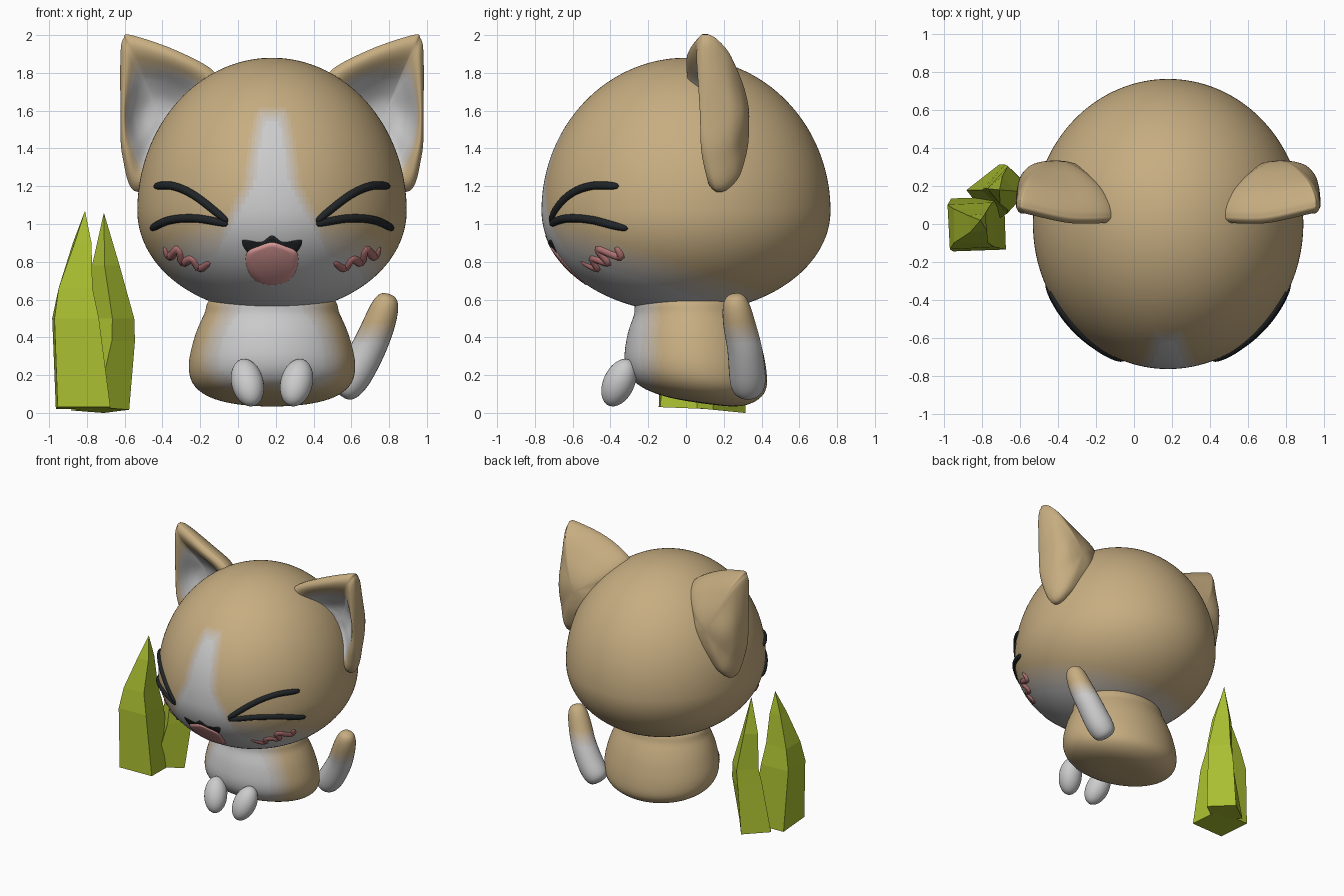
import bpy, bmesh
from math import sin, cos, pi, sqrt, radians
from mathutils import Vector

if "Cube" in bpy.data.objects:
    bpy.data.objects.remove(bpy.data.objects["Cube"])

CX = 0.18  # the animal's mirror plane


def clamp(v):
    return max(0.0, min(1.0, v))


def material(name, rgb):
    m = bpy.data.materials.new(name)
    m.diffuse_color = (*rgb, 1)
    m.use_nodes = True
    m.node_tree.nodes["Principled BSDF"].inputs["Base Color"].default_value = m.diffuse_color
    return m


# Materials: fur fades from tan to white in small steps
TAN, WHITE = Vector((0.57, 0.42, 0.22)), Vector((0.58, 0.58, 0.59))
FUR = [material(f"fur_{k}", TAN.lerp(WHITE, k / 12)) for k in range(13)]
DARK = [material("dark_line", (0.015, 0.018, 0.02))]
PINK = [material("mouth_pink", (0.72, 0.33, 0.32))]
BLUSH = [material("blush_red", (0.45, 0.17, 0.17))]
GREEN = [material("leaf_green", (0.40, 0.52, 0.03))]


def smooth(pts, n, closed=False):
    """Catmull-Rom samples through points of any dimension."""
    pts = [Vector(p) for p in pts]
    c, out = len(pts), []
    get = (lambda i: pts[i % c]) if closed else (lambda i: pts[max(0, min(c - 1, i))])
    for i in range(c if closed else c - 1):
        a, b, d, e = get(i - 1), get(i), get(i + 1), get(i + 2)
        for k in range(n):
            t = k / n
            out.append(0.5 * (2 * b + (d - a) * t + (2 * a - 5 * b + 4 * d - e) * t**2
                              + (3 * b - a - 3 * d + e) * t**3))
    if not closed:
        out.append(pts[-1])
    return out


def loft(name, rings, mats, paint=None, flat=False):
    """Skin closed rings; paint(centre, ring_index) gives the fade 0..1."""
    bm = bmesh.new()
    vs = [[bm.verts.new(p) for p in r] for r in rings]
    n = len(rings[0])
    for j in range(len(rings) - 1):
        for i in range(n):
            k = (i + 1) % n
            f = bm.faces.new((vs[j][i], vs[j][k], vs[j + 1][k], vs[j + 1][i]))
            f.smooth = not flat
            if paint:
                f.material_index = round(clamp(paint(f.calc_center_median(), j)) * (len(mats) - 1))
    bmesh.ops.remove_doubles(bm, verts=bm.verts, dist=1e-5)
    bmesh.ops.recalc_face_normals(bm, faces=bm.faces)
    me = bpy.data.meshes.new(name)
    bm.to_mesh(me)
    bm.free()
    for m in mats:
        me.materials.append(m)
    ob = bpy.data.objects.new(name, me)
    bpy.context.collection.objects.link(ob)
    return ob


def tube(name, path, radius, mats, paint=None, sides=12):
    """Tube along a path with radius(t), closing at both ends."""
    rings, last = [], len(path) - 1
    for j, p in enumerate(path):
        t = (path[min(j + 1, last)] - path[max(j - 1, 0)]).normalized()
        u = t.cross(Vector((0, 1, 0))).normalized()
        v = t.cross(u)
        r = radius(j / last)
        rings.append([p + (u * cos(a) + v * sin(a)) * r
                      for a in (2 * pi * i / sides for i in range(sides))])
    return loft(name, rings, mats, paint)


# Head: egg with a tall crown and a shallow chin
def head_y(x, z):
    h = 0.81 if z > 1.07 else 0.54
    return -0.765 * sqrt(max(0.01, 1 - ((x - CX) / 0.713)**2 - ((z - 1.07) / h)**2))


def face_paint(c, j):
    chin = 0.70 - 0.33 * c.y - c.z
    blaze = -1
    if c.y < 0 and c.z < 1.65:
        half = 0.10 * sqrt(max(0, 1.6 - c.z)) + 0.04 + 0.05 * (1.6 - c.z)
        half += 0.45 * max(0, 1.2 - c.z)
        blaze = min(half - abs(c.x - CX), 1.58 - c.z)
    return max(0.5 + chin / 0.18, 0.5 + blaze / 0.08)


N = 220
head = []
for j in range(141):
    a = -pi / 2 + pi * j / 140
    z = 1.07 + sin(a) * (0.81 if a > 0 else 0.54)
    head.append([(CX + 0.713 * cos(a) * cos(2 * pi * i / N),
                  0.765 * cos(a) * sin(2 * pi * i / N), z) for i in range(N)])
loft("head", head, FUR, face_paint)

# Body: pear shape with a base that drops towards the back
PROFILE = [(.055, 0, 0, .08), (.062, .20, .17, .08), (.095, .34, .29, .06), (.16, .42, .36, .06),
           (.26, .44, .375, .05), (.40, .41, .35, .04), (.52, .36, .305, .03),
           (.62, .30, .26, .02), (.70, 0, 0, .02)]
body = []
for z, rx, ry, cy in smooth(PROFILE, 6):
    ring = []
    for i in range(128):
        a = 2 * pi * i / 128
        y = cy + max(ry, 0) * sin(a)
        ring.append((CX + max(rx, 0) * cos(a), y,
                     z - 0.14 * (y - 0.05) * clamp((0.5 - z) / 0.4)))
    body.append(ring)
loft("body", body, FUR,
     lambda c, j: min(0.5 + (-0.19 - c.y) / 0.12, 0.5 + (c.z - 0.15) / 0.08))

# Ears: rounded triangles, hollow in front and bulging behind
EAR = [(-.565, 2.0, .05), (-.605, 1.985, .06), (-.622, 1.90, .06), (-.622, 1.60, .08),
       (-.612, 1.36, .09), (-.53, 1.17, .13), (-.27, 1.36, .10), (-.11, 1.66, .0),
       (-.12, 1.80, .0), (-.33, 1.92, .0)]
CUP = [(0, .15), (.35, .14), (.6, .095), (.78, .03), (.88, 0), (.95, 0), (1, .03), (1, .06),
       (.96, .115), (.85, .18), (.6, .24), (.3, .268), (0, .275)]
EAR_MID = Vector((-.41, 1.57))


def ear_point(p, r, y, side):
    d = Vector((p.x, p.y)) - EAR_MID
    q = EAR_MID + (d.normalized() * 0.24).lerp(d, r * r) * r  # rounder towards the middle
    return (q.x if side < 0 else 2 * CX - q.x, y + p.z * r * r + .06 * (1 - r * r), q.y)


for side, label in ((-1, "left"), (1, "right")):
    outline = smooth(EAR, 8, True)
    rings = [[ear_point(p, clamp(r), y, side) for p in outline] for r, y in smooth(CUP, 4)]
    loft(f"{label}_ear", rings, FUR,
         lambda c, j: clamp((14.5 - j) / 4) * clamp((1.88 - c.z) / 0.12))

# Front feet: leaning eggs
for side, label in ((-1, "left"), (1, "right")):
    bpy.ops.mesh.primitive_uv_sphere_add(segments=32, ring_count=20, radius=1)
    foot = bpy.context.object
    foot.name = f"{label}_foot"
    foot.scale = (0.085, 0.083, 0.135)
    foot.rotation_euler = (radians(-24), radians(14 * side), 0)
    foot.location = (CX + side * 0.13, -0.355, 0.16)
    foot.data.materials.append(FUR[-1])
    bpy.ops.object.shade_smooth()

# Tail: thick white root, tan tip
tail_path = smooth([(.53, .33, .10), (.61, .325, .20), (.69, .31, .34), (.75, .28, .48),
                    (.80, .255, .63)], 14)
tube("tail", tail_path,
     lambda t: (0.104 - 0.025 * t) * sqrt(max(0, 1 - abs(2 * t - 1)**5)), FUR,
     lambda c, j: 0.5 + (0.42 - c.z) / 0.12, 28)


# Face strokes: tubes laid on the head
def stroke(name, pts, r, mats, sink, n):
    for side, label in ((-1, "left"), (1, "right")):
        path = []
        for x, z in smooth(pts, n):
            y = head_y(x, z) + sink
            path.append(Vector((x if side < 0 else 2 * CX - x, y, z)))
        tube(f"{label}_{name}", path,
             lambda t: r * sqrt(max(0, 1 - (2 * t - 1)**8)), mats)


stroke("upper_eye_line", [(-.44, 1.20), (-.34, 1.20), (-.22, 1.145), (-.05, 1.01)],
       .022, DARK, .004, 12)
stroke("lower_eye_line", [(-.46, .975), (-.36, 1.02), (-.22, 1.03), (-.05, 1.0)],
       .022, DARK, .004, 12)
stroke("blush_mark", [(-.385, .885), (-.36, .83), (-.31, .87), (-.29, .80), (-.24, .82),
                      (-.20, .77), (-.14, .81)], .025, BLUSH, .019, 6)


# Mouth: thin patches laid on the head
def patch(name, half, mats, centre_z, off):
    outline = smooth(half + [(2 * CX - x, z) for x, z in half[-2:0:-1]], 6, True)
    rings = []
    for r, o in ((0, off), (.25, off), (.5, off), (.75, off), (.97, off), (1, -.01), (0, -.02)):
        ring = []
        for p in outline:
            x, z = CX + (p.x - CX) * r, centre_z + (p.y - centre_z) * r
            ring.append((x, head_y(x, z) - o, z))
        rings.append(ring)
    loft(name, rings, mats)


patch("upper_lip", [(.18, .94), (.12, .905), (.02, .915), (.045, .85), (.11, .82), (.18, .82)],
      DARK, .87, .003)
patch("open_mouth", [(.18, .905), (.11, .885), (.045, .85), (.045, .77), (.09, .70), (.18, .675)],
      PINK, .79, .006)


# Leaves: faceted four-sided spikes; levels are (z, x, y, half width, turn)
def leaf(name, levels, tilt):
    rings = []
    for z, x, y, h, turn in [(levels[0][0], *levels[0][1:3], 0, 0)] + levels:
        ring = []
        for i in range(4):
            a = radians(45 + turn + 90 * i)
            dy = 1.41 * h * sin(a)
            ring.append((x + 1.41 * h * cos(a), y + dy, z - tilt * dy * (z < 0.1)))
        rings.append(ring)
    loft(name, rings, GREEN, flat=True)


leaf("front_leaf", [(.025, -.82, .0, .14, 2), (.5, -.86, -.01, .118, 3), (.66, -.86, -.01, .09, 0),
                    (.90, -.825, .005, .045, 6), (1.07, -.81, .02, 0, 0)], .04)
leaf("rear_leaf", [(.015, -.73, .16, .11, 38), (.38, -.675, .185, .092, 48),
                   (.5, -.665, .19, .082, 45), (.78, -.70, .18, .052, 40),
                   (1.06, -.71, .18, 0, 0)], .1)
